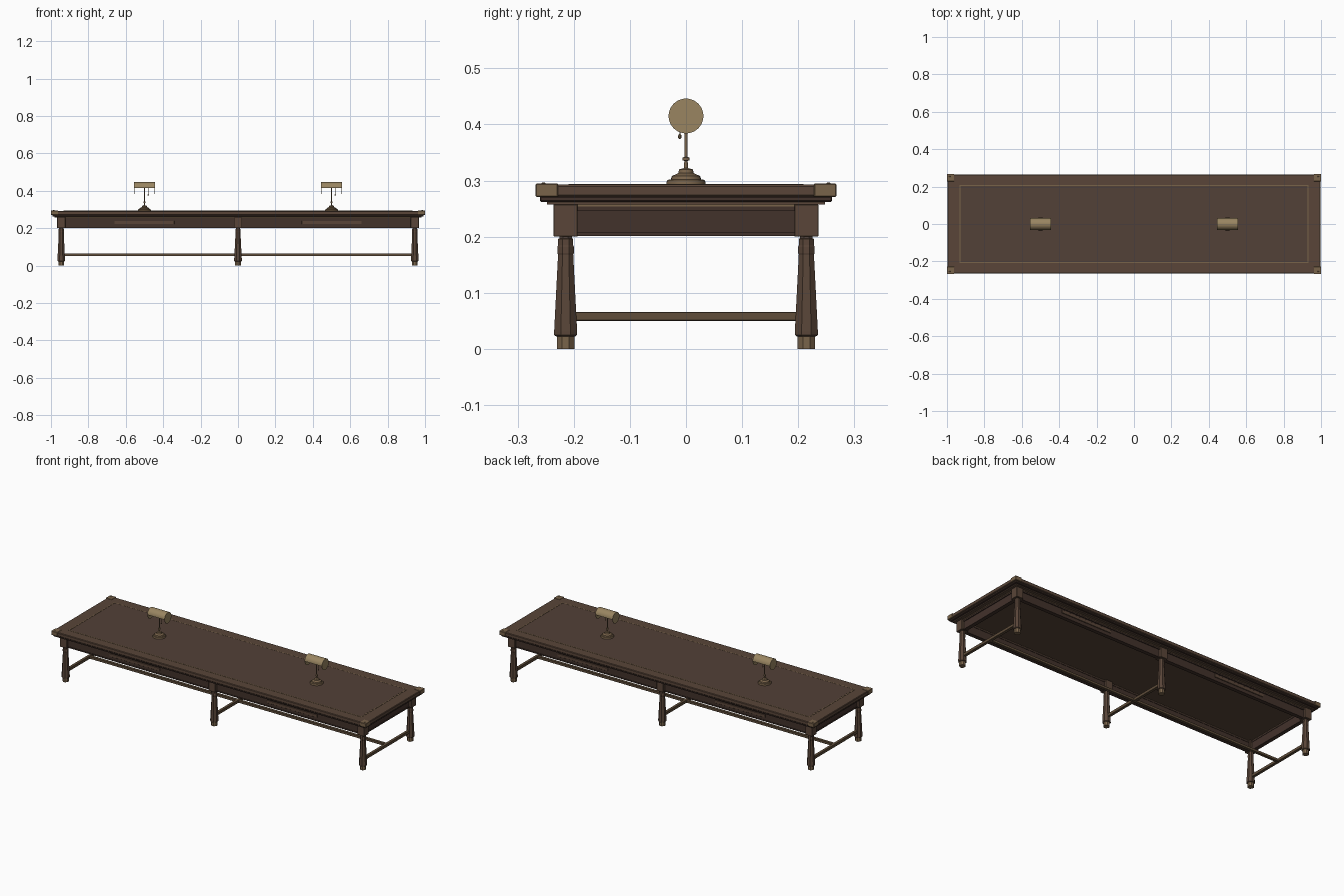
import bpy, bmesh, math
from mathutils import Matrix

if "Cube" in bpy.data.objects:
    bpy.data.objects.remove(bpy.data.objects["Cube"])


def mat(name, r, g, b):
    m = bpy.data.materials.new(name)
    m.diffuse_color = (r, g, b, 1)
    m.use_nodes = True
    m.node_tree.nodes["Principled BSDF"].inputs["Base Color"].default_value = m.diffuse_color
    return m


WOOD = mat("wood", 0.10, 0.06, 0.04)
PANEL = mat("top_panel_wood", 0.085, 0.052, 0.038)
DARK = mat("dark_wood", 0.055, 0.032, 0.024)
RAIL = mat("stretcher_wood", 0.115, 0.075, 0.042)
BRASS = mat("aged_brass", 0.19, 0.125, 0.068)
LAMP = mat("lamp_brass", 0.32, 0.235, 0.12)


def finish(name, bm, material, smooth=False):
    bmesh.ops.recalc_face_normals(bm, faces=bm.faces)
    me = bpy.data.meshes.new(name)
    bm.to_mesh(me)
    bm.free()
    me.materials.append(material)
    ob = bpy.data.objects.new(name, me)
    bpy.context.collection.objects.link(ob)
    if smooth:
        bpy.ops.object.select_all(action='DESELECT')
        ob.select_set(True)
        bpy.context.view_layer.objects.active = ob
        bpy.ops.object.shade_smooth_by_angle(angle=math.radians(35))
    return ob


def box(name, x, y, z, material, bevel=0):
    """Box from (min, max) ranges."""
    bm = bmesh.new()
    bmesh.ops.create_cube(bm, size=1)
    for v in bm.verts:
        v.co = [r[0] if c < 0 else r[1] for c, r in zip(v.co, (x, y, z))]
    if bevel:
        bmesh.ops.bevel(bm, geom=bm.edges[:], offset=bevel, segments=1, affect='EDGES')
    return finish(name, bm, material)


def lathe(name, profile, n, loc, material, smooth=False, flat_front=False):
    """Closed turned part from (radius, z) points; flat_front treats radius as half width."""
    bm = bmesh.new()
    rings = []
    off = math.pi / n if flat_front else 0
    k = 1 / math.cos(off)
    for r, z in profile:
        rings.append([bm.verts.new((loc[0] + k * r * math.cos(off + 2 * math.pi * i / n),
                                    loc[1] + k * r * math.sin(off + 2 * math.pi * i / n),
                                    loc[2] + z)) for i in range(n)])
    for a, b in zip(rings, rings[1:]):
        for i in range(n):
            j = (i + 1) % n
            bm.faces.new((a[i], a[j], b[j], b[i]))
    bm.faces.new(rings[0])
    bm.faces.new(rings[-1])
    return finish(name, bm, material, smooth)


def frame(name, hx, hy, w, z, material):
    """Rectangular ring of strips with outer half sizes hx, hy."""
    for s in (-1, 1):
        ys = sorted((s * hy, s * (hy - w)))
        xs = sorted((s * hx, s * (hx - w)))
        box(name + "_long", (-hx, hx), ys, z, material)
        box(name + "_short", xs, (-hy + w, hy - w), z, material)


def sym(h):
    return (-h, h)


# Table top: stepped mouldings, slab, inlay
box("lower_moulding", sym(0.98), sym(0.248), (0.257, 0.263), WOOD)
box("middle_moulding", sym(0.992), sym(0.26), (0.262, 0.272), DARK, 0.002)
box("table_top", sym(0.997), sym(0.264), (0.271, 0.2925), WOOD, 0.003)
box("writing_surface", sym(0.926), sym(0.205), (0.29, 0.2932), PANEL)
frame("inlay", 0.932, 0.209, 0.005, (0.29, 0.2938), BRASS)

# Brass corner caps with rivets
for sx in (-1, 1):
    for sy in (-1, 1):
        box("corner_cap", sorted((sx * 0.962, sx)), sorted((sy * 0.228, sy * 0.268)),
            (0.271, 0.2945), BRASS, 0.0015)
        lathe("cap_rivet", [(0.004, 0), (0.003, 0.0015), (0.001, 0.002)], 8,
              (sx * 0.985, sy * 0.254, 0.2945), BRASS)

# Apron with rail, bead and brass line
frame("apron", 0.952, 0.222, 0.018, (0.203, 0.247), DARK)
frame("apron_rail", 0.957, 0.227, 0.025, (0.246, 0.254), DARK)
frame("apron_bead", 0.955, 0.225, 0.022, (0.201, 0.207), DARK)
frame("brass_line", 0.959, 0.229, 0.025, (0.254, 0.2575), BRASS)

# Long panels on front and back aprons
for sx in (-0.5, 0.5):
    for sy in (-1, 1):
        box("apron_panel", (sx - 0.16, sx + 0.16), sorted((sy * 0.215, sy * 0.2255)),
            (0.222, 0.239), WOOD, 0.001)

# Legs: square block, tapered octagonal shaft with collars, brass foot
shaft = [(0.017, 0.022), (0.0205, 0.025), (0.0205, 0.031), (0.0135, 0.168), (0.0145, 0.170),
         (0.0145, 0.182), (0.0135, 0.184), (0.0135, 0.196), (0.011, 0.197), (0.011, 0.202)]
for x in (-0.945, 0, 0.945):
    for y in (-0.2145, 0.2145):
        box("leg_block", (x - 0.0215, x + 0.0215), (y - 0.0215, y + 0.0215),
            (0.2, 0.2575), WOOD, 0.001)
        lathe("leg_shaft", shaft, 8, (x, y, 0), WOOD, flat_front=True)
        lathe("leg_foot", [(0.0155, 0), (0.0155, 0.023)], 8, (x, y, 0), BRASS, flat_front=True)
    box("cross_stretcher", (x - 0.008, x + 0.008), sym(0.2), (0.05, 0.066), RAIL, 0.001)
box("long_stretcher", sym(0.94), sym(0.008), (0.051, 0.065), RAIL, 0.001)


def lamp_shade(x, z, r, half, t, n=24):
    """Half-cylinder hood along x, open below."""
    bm = bmesh.new()
    rows = []
    for i in range(n + 1):
        a = math.pi * i / n
        rows.append([bm.verts.new((x + sx * half, q * math.cos(a), z + q * math.sin(a)))
                     for sx, q in ((-1, r), (1, r), (1, r - t), (-1, r - t))])
    for a, b in zip(rows, rows[1:]):
        for i in range(4):
            j = (i + 1) % 4
            bm.faces.new((a[i], a[j], b[j], b[i]))
    bm.faces.new(rows[0])
    bm.faces.new(rows[-1])
    finish("lamp_shade", bm, LAMP, True)


# Desk lamps
base = [(0.035, 0), (0.035, 0.004), (0.033, 0.008), (0.027, 0.009), (0.025, 0.015),
        (0.014, 0.020), (0.012, 0.027), (0.004, 0.029), (0.003, 0.04),
        (0.003, 0.042), (0.0065, 0.043), (0.0065, 0.048), (0.003, 0.049), (0.003, 0.148)]
for x in (-0.5, 0.5):
    lathe("lamp_stand", base, 24, (x, 0, 0.293), BRASS, True)
    lamp_shade(x, 0.415, 0.031, 0.054, 0.002)
    for s in (-1, 1):
        bm = bmesh.new()
        bmesh.ops.create_cone(bm, cap_ends=True, segments=48, radius1=0.031, radius2=0.031, depth=0.002,
                              matrix=Matrix.Translation((x + s * 0.054, 0, 0.415))
                              @ Matrix.Rotation(math.pi / 2, 4, 'Y'))
        finish("shade_end", bm, LAMP, True)
    # bulb bar and pull chain
    box("bulb_bar", (x - 0.053, x + 0.053), sym(0.003), (0.431, 0.437), BRASS)
    lathe("pull_chain", [(0.001, 0.382), (0.001, 0.44)], 6, (x + 0.02, -0.011, 0), BRASS)
    lathe("chain_knob", [(0.001, 0.374), (0.003, 0.376), (0.003, 0.380), (0.001, 0.383)], 8,
          (x + 0.02, -0.011, 0), BRASS)
